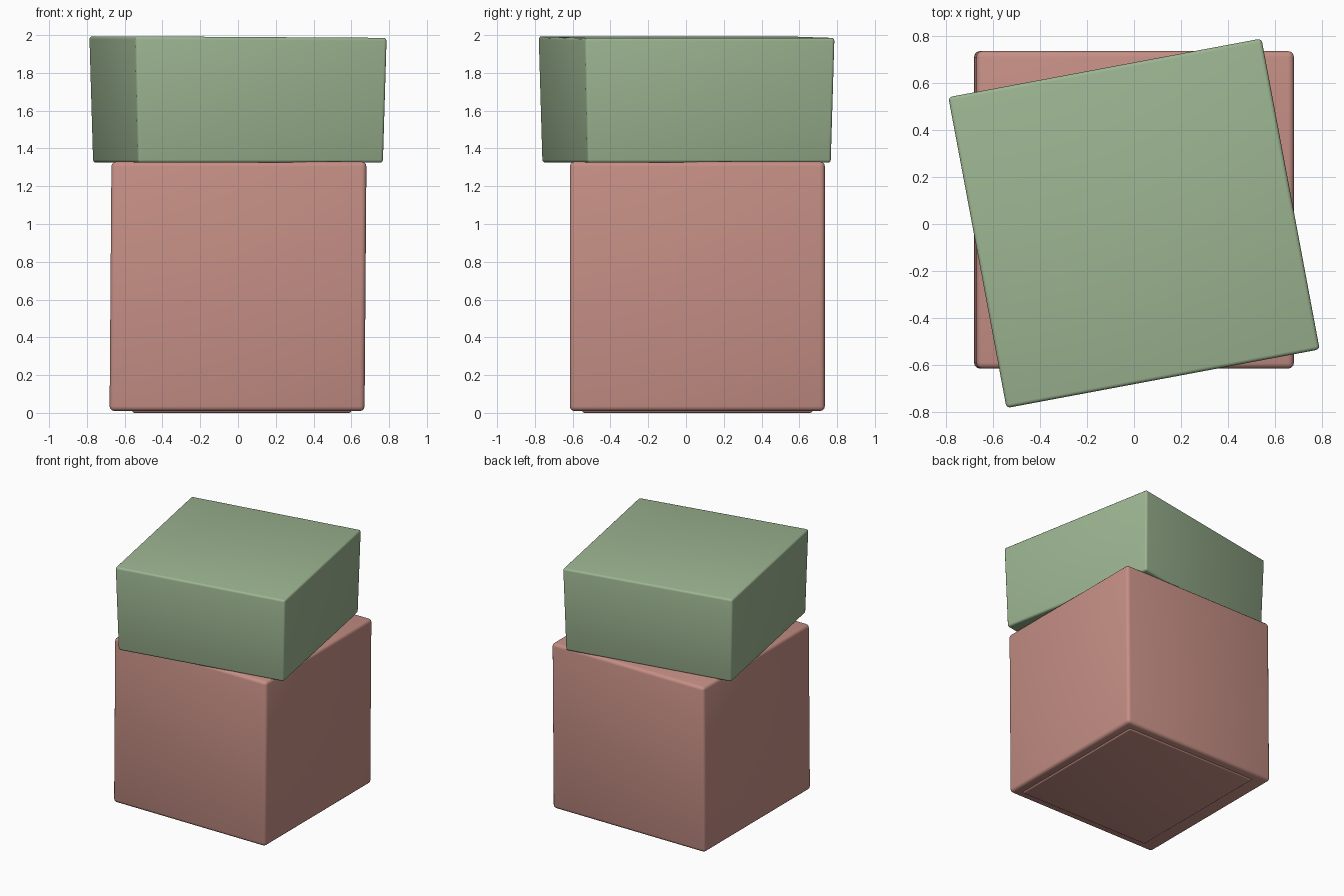
import bpy
import bmesh
import math

cube = bpy.data.objects.get("Cube")
if cube:
    bpy.data.objects.remove(cube, do_unlink=True)


def make_material(name, rgb):
    mat = bpy.data.materials.new(name)
    mat.use_nodes = True
    mat.diffuse_color = (*rgb, 1)
    bsdf = mat.node_tree.nodes["Principled BSDF"]
    bsdf.inputs["Base Color"].default_value = (*rgb, 1)
    bsdf.inputs["Roughness"].default_value = 0.8
    return mat


def soft_block(name, size, center, material, turn=0, taper=1, lean=0, tilt=0, bevel=0.02):
    """Rounded block: taper narrows the bottom, lean shifts the top, tilt slopes the top."""
    bm = bmesh.new()
    bmesh.ops.create_cube(bm, size=1)
    for v in bm.verts:
        top = v.co.z > 0
        k = 1 if top else taper
        x, y, z = v.co.x * size[0] * k, v.co.y * size[1] * k, v.co.z * size[2]
        v.co = (x + (lean if top else -lean), y, z + (tilt * x if top else 0))
    mesh = bpy.data.meshes.new(name)
    bm.to_mesh(mesh)
    bm.free()
    obj = bpy.data.objects.new(name, mesh)
    bpy.context.collection.objects.link(obj)
    obj.location = center
    obj.rotation_euler.z = math.radians(turn)
    mesh.materials.append(material)
    # Soft edges with flat sides
    mod = obj.modifiers.new("soft_edges", "BEVEL")
    mod.width = bevel
    mod.segments = 3
    bpy.ops.object.select_all(action="DESELECT")
    bpy.context.view_layer.objects.active = obj
    obj.select_set(True)
    bpy.ops.object.modifier_apply(modifier=mod.name)
    bpy.ops.object.shade_smooth_by_angle(angle=math.radians(40))
    return obj


clay_red = make_material("clay_red", (0.56, 0.275, 0.235))
sage_green = make_material("sage_green", (0.335, 0.462, 0.285))

# Tall lower block, set slightly back
soft_block("lower_block", (1.35, 1.35, 1.32), (0.0, 0.06, 0.67), clay_red,
           lean=0.005, bevel=0.025)

# Shallow base that the block rests on
soft_block("base_pad", (1.2, 1.26, 0.06), (0.02, 0.06, 0.03), clay_red,
           taper=0.96, bevel=0.008)

# Twisted lid block on top
soft_block("upper_block", (1.355, 1.345, 0.665), (0, 0.003, 1.657), sage_green,
           turn=10.6, taper=0.975, tilt=-0.006, bevel=0.016)
